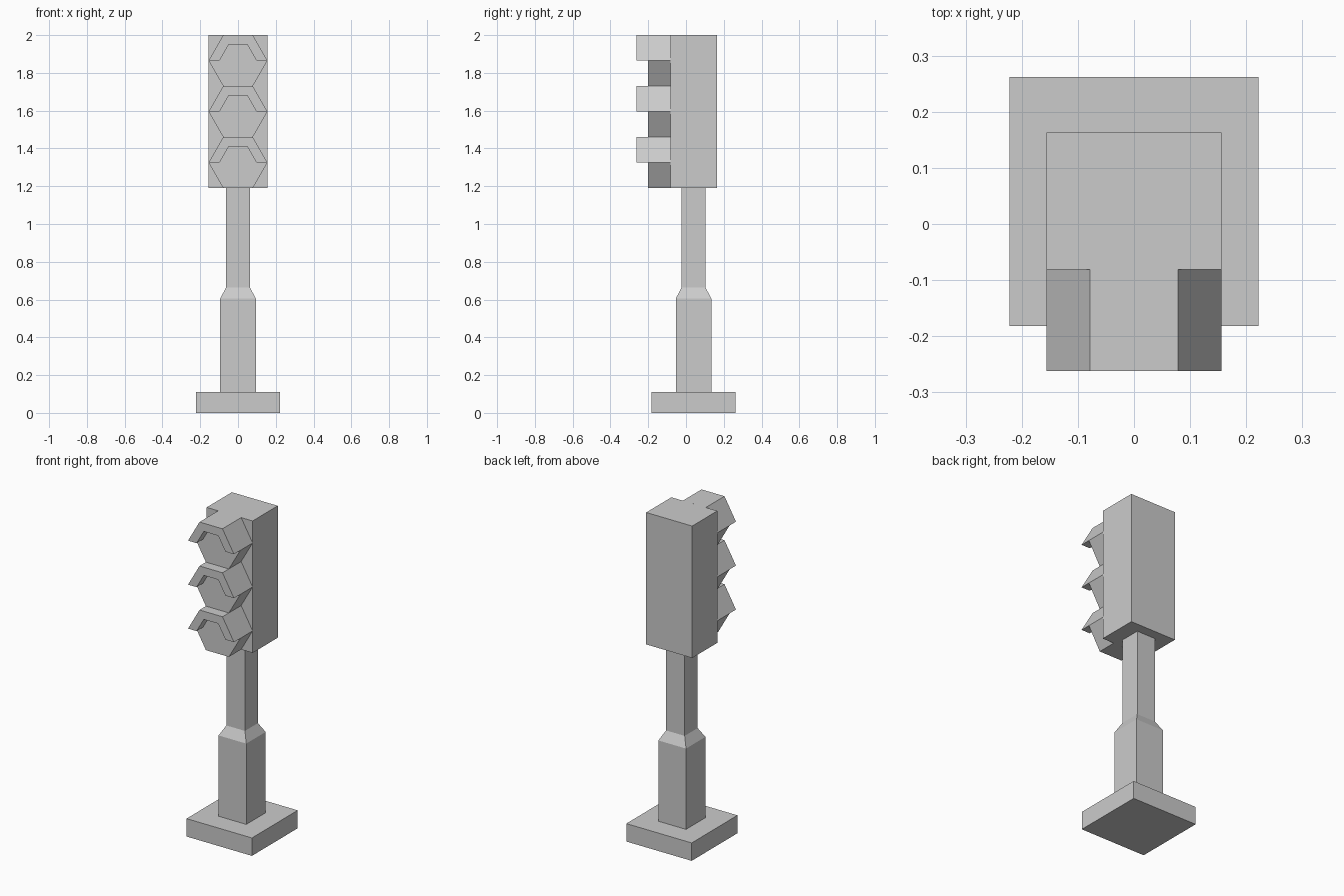
import bpy
import bmesh
from math import cos, sin, radians

if "Cube" in bpy.data.objects:
    bpy.data.objects.remove(bpy.data.objects["Cube"])

GREY = (0.6, 0.6, 0.6, 1)
grey = bpy.data.materials.new("plain grey")
grey.use_nodes = True
grey.diffuse_color = GREY
grey.node_tree.nodes["Principled BSDF"].inputs["Base Color"].default_value = GREY


def loft(name, rings):
    """Skin a stack of matching point rings and cap both ends."""
    bm = bmesh.new()
    loops = [[bm.verts.new(p) for p in ring] for ring in rings]
    for a, b in zip(loops, loops[1:]):
        for i in range(len(a)):
            j = (i + 1) % len(a)
            bm.faces.new((a[i], a[j], b[j], b[i]))
    bm.faces.new(loops[0])
    bm.faces.new(loops[-1])
    bmesh.ops.recalc_face_normals(bm, faces=bm.faces)
    mesh = bpy.data.meshes.new(name)
    bm.to_mesh(mesh)
    bm.free()
    mesh.materials.append(grey)
    obj = bpy.data.objects.new(name, mesh)
    bpy.context.collection.objects.link(obj)
    return obj


def square(half, z, y=0.04):
    return [(sx * half, y + sy * half, z)
            for sx, sy in ((-1, -1), (1, -1), (1, 1), (-1, 1))]


def prism(name, outline, front, back):
    """Extrude an x-z outline along y."""
    return loft(name, [[(x, y, z) for x, z in outline] for y in (front, back)])


def hex_arc(radius, start, end, z):
    """Hexagon corners from start to end angle, in 60 degree steps."""
    step = 60 if end > start else -60
    return [(radius * cos(radians(a)), z + radius * sin(radians(a)))
            for a in range(start, end + step, step)]


# Base and stepped square post
loft("base", [square(0.222, 0), square(0.222, 0.11)])
loft("post", [square(0.094, 0.11), square(0.094, 0.606),
              square(0.063, 0.664), square(0.063, 1.192)])

# Signal housing
R, INNER = 0.156, 0.098
FACE = -0.081
prism("signal_housing", [(-R, 1.19), (R, 1.19), (R, 2), (-R, 2)], FACE, 0.163)

# Three hexagonal lamps, each under a half-hexagon hood
for i, place in enumerate(("lower", "middle", "upper")):
    z = 1.325 + 0.27 * i
    prism(place + "_hood", hex_arc(R, 0, 180, z) + hex_arc(INNER, 180, 0, z),
          -0.262, FACE)
    prism(place + "_lamp", hex_arc(R, 180, 360, z) + hex_arc(INNER, 0, 180, z),
          -0.2, FACE)
